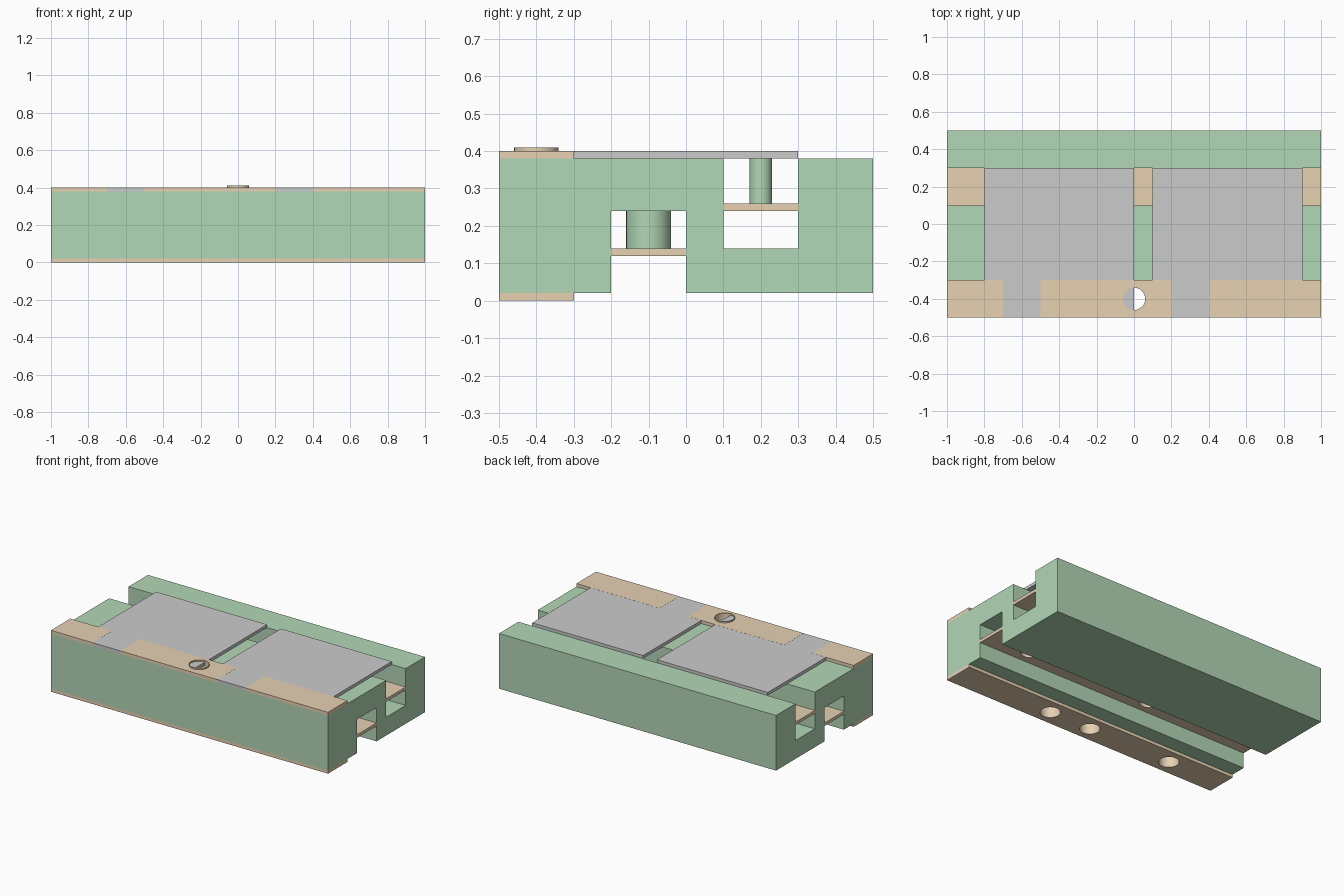
import bpy, bmesh, math
from mathutils import Matrix

if "Cube" in bpy.data.objects:
    bpy.data.objects.remove(bpy.data.objects["Cube"])


def material(name, rgb):
    m = bpy.data.materials.new(name)
    m.diffuse_color = (*rgb, 1)
    m.use_nodes = True
    m.node_tree.nodes["Principled BSDF"].inputs["Base Color"].default_value = m.diffuse_color
    return m


GREEN = material("green", (0.45, 0.68, 0.47))
TAN = material("tan", (0.80, 0.64, 0.45))
R = 0.06  # bore radius


def finish(name, bm, mat=None):
    bmesh.ops.recalc_face_normals(bm, faces=bm.faces)
    me = bpy.data.meshes.new(name)
    bm.to_mesh(me)
    bm.free()
    ob = bpy.data.objects.new(name, me)
    bpy.context.collection.objects.link(ob)
    if mat:
        me.materials.append(mat)
    return ob


def prism(name, profile, x0, x1, mat=None):
    """Extrude a y-z profile along x."""
    bm = bmesh.new()
    face = bm.faces.new([bm.verts.new((x0, y, z)) for y, z in profile])
    out = bmesh.ops.extrude_face_region(bm, geom=[face])
    verts = [g for g in out["geom"] if isinstance(g, bmesh.types.BMVert)]
    bmesh.ops.translate(bm, verts=verts, vec=(x1 - x0, 0, 0))
    return finish(name, bm, mat)


def box(name, x0, x1, y0, y1, z0, z1, mat=None):
    return prism(name, [(y0, z0), (y1, z0), (y1, z1), (y0, z1)], x0, x1, mat)


def cylinder(name, x, y, z0, z1, r, mat=None, caps=True):
    bm = bmesh.new()
    bmesh.ops.create_cone(bm, cap_ends=caps, segments=32, radius1=r, radius2=r,
                          depth=z1 - z0,
                          matrix=Matrix.Translation((x, y, (z0 + z1) / 2)))
    ob = finish(name, bm, mat)
    ob.data.shade_smooth()
    bpy.context.view_layer.objects.active = ob
    ob.select_set(True)
    bpy.ops.object.shade_smooth_by_angle(angle=math.radians(40))
    ob.select_set(False)
    return ob


def bore(ob, points):
    """Drill vertical holes through a part."""
    for x, y in points:
        cutter = cylinder("cutter", x, y, -0.2, 0.7, R)
        cutter.hide_render = True
        mod = ob.modifiers.new("bore", "BOOLEAN")
        mod.operation, mod.solver, mod.object = "DIFFERENCE", "EXACT", cutter
        bpy.context.view_layer.objects.active = ob
        bpy.ops.object.modifier_apply(modifier=mod.name)
        bpy.data.objects.remove(cutter)


front_holes = [(-0.6, -0.4), (0.0, -0.4), (0.3, -0.4)]
slot_holes = [(-0.2, -0.1), (0.7, -0.1)]

# Body with an upper and a lower slot
body = prism("body", [(-0.5, 0.02), (-0.2, 0.02), (-0.2, 0.24), (0, 0.24),
                      (0, 0.02), (0.5, 0.02), (0.5, 0.38), (0.3, 0.38),
                      (0.3, 0.14), (0.1, 0.14), (0.1, 0.38), (-0.5, 0.38)],
             -1, 1, GREEN)
bore(body, front_holes + slot_holes)

# Long strips
bottom_strip = box("bottom_strip", -1, 1, -0.5, -0.3, 0, 0.02, TAN)
bore(bottom_strip, front_holes)
lower_slot_strip = box("lower_slot_strip", -1, 1, -0.2, 0, 0.12, 0.14, TAN)
bore(lower_slot_strip, slot_holes)
box("upper_slot_strip", -1, 1, 0.1, 0.3, 0.24, 0.26, TAN)

# Top strip in three lengths, a hair proud of the plates it overlaps
for i, (x0, x1) in enumerate([(-1, -0.7), (-0.5, 0.2), (0.4, 1)]):
    seg = box(f"top_strip_{i + 1}", x0, x1, -0.5005, -0.3, 0.38, 0.4005, TAN)
    if i == 1:
        bore(seg, [(0, -0.4)])

# Grey plates, each with a round post over the upper slot
for side, x in (("left", -0.8), ("right", 0.1)):
    box(f"{side}_plate", x, x + 0.8, -0.5, 0.3, 0.38, 0.4)
    cylinder(f"{side}_post", x + 0.4, 0.2, 0.26, 0.38, 0.03, GREEN)

# Open tubes lining the holes
for i, (x, y) in enumerate(front_holes):
    cylinder(f"front_tube_{i + 1}", x, y, 0, 0.41 if x == 0 else 0.38,
             R - 0.0005, TAN, caps=False)
for i, (x, y) in enumerate(slot_holes):
    cylinder(f"slot_tube_{i + 1}", x, y, 0.12, 0.38, R - 0.0005, TAN, caps=False)
    cylinder(f"slot_sleeve_{i + 1}", x, y, 0.14, 0.24, R, GREEN, caps=False)
